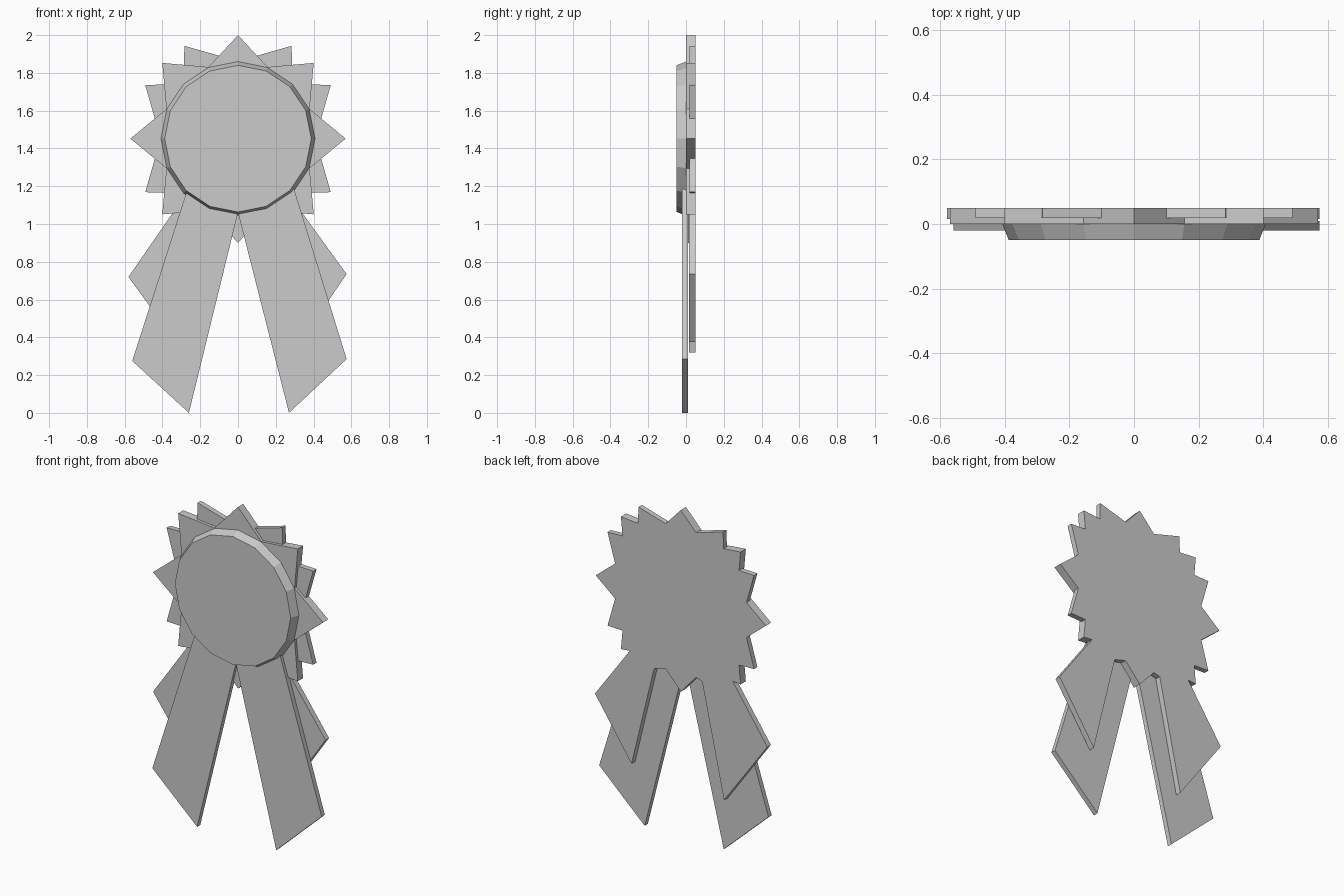
import bpy, bmesh
from math import sin, cos, radians, pi

cube = bpy.data.objects.get("Cube")
if cube:
    bpy.data.objects.remove(cube, do_unlink=True)

CENTRE_Z = 1.452

grey = bpy.data.materials.new("light grey")
grey.use_nodes = True
colour = (0.6, 0.6, 0.6, 1)
grey.diffuse_color = colour
grey.node_tree.nodes["Principled BSDF"].inputs["Base Color"].default_value = colour


def slab(name, outline, y_front, y_back, front_outline=None):
    """Closed plate from an (x, z) outline; the front may be a smaller outline."""
    bm = bmesh.new()
    front = [bm.verts.new((x, y_front, z)) for x, z in front_outline or outline]
    back = [bm.verts.new((x, y_back, z)) for x, z in outline]
    bm.faces.new(front)
    bm.faces.new(back[::-1])
    n = len(front)
    for i in range(n):
        j = (i + 1) % n
        bm.faces.new((front[i], back[i], back[j], front[j]))
    bmesh.ops.recalc_face_normals(bm, faces=bm.faces)
    mesh = bpy.data.meshes.new(name)
    bm.to_mesh(mesh)
    bm.free()
    mesh.materials.append(grey)
    obj = bpy.data.objects.new(name, mesh)
    bpy.context.collection.objects.link(obj)
    return obj


def polar(r, degrees):
    a = radians(degrees)
    return r * sin(a), CENTRE_Z + r * cos(a)


def ring(r, sides=16):
    return [polar(r, 360 * i / sides) for i in range(sides)]


# Front pleats: eight even points
front_star = []
for i in range(8):
    front_star += [polar(0.548 if i % 4 == 0 else 0.567, 45 * i), polar(0.41, 45 * i + 22.5)]
    if i % 2 == 0:
        front_star[-2] = polar(0.57 if i % 4 else (0.548 if i == 0 else 0.552), 45 * i)
slab("front_pleats", front_star, 0.0, 0.05)

# Rear pleats: paired points between the front ones
rear_star = []
for quarter in range(4):
    rear_star += [polar(0.41, 90 * quarter), polar(0.567, 90 * quarter + 30),
                  polar(0.41, 90 * quarter + 45), polar(0.567, 90 * quarter + 60)]
slab("rear_pleats", rear_star, 0.018, 0.05)

# Bevelled centre disc
slab("centre_disc", ring(0.408), -0.05, 0.0, ring(0.388))

# Front ribbon tails
slab("front_ribbon_left",
     [(0.0, 1.06), (0.27, 0.0), (0.575, 0.285), (0.28, 1.24), (0.05, 1.3)], -0.02, 0.01)
slab("front_ribbon_right",
     [(0.0, 1.06), (-0.26, 0.0), (-0.56, 0.275), (-0.25, 1.24), (-0.05, 1.3)], -0.02, 0.01)

# Rear ribbon tails, shorter and splayed wider
slab("rear_ribbon_left",
     [(0.16, 1.07), (0.33, 0.375), (0.575, 0.735), (0.31, 1.1), (0.22, 1.25)], 0.016, 0.05)
slab("rear_ribbon_right",
     [(-0.13, 1.06), (-0.29, 0.32), (-0.58, 0.72), (-0.31, 1.11), (-0.2, 1.25)], 0.016, 0.05)
